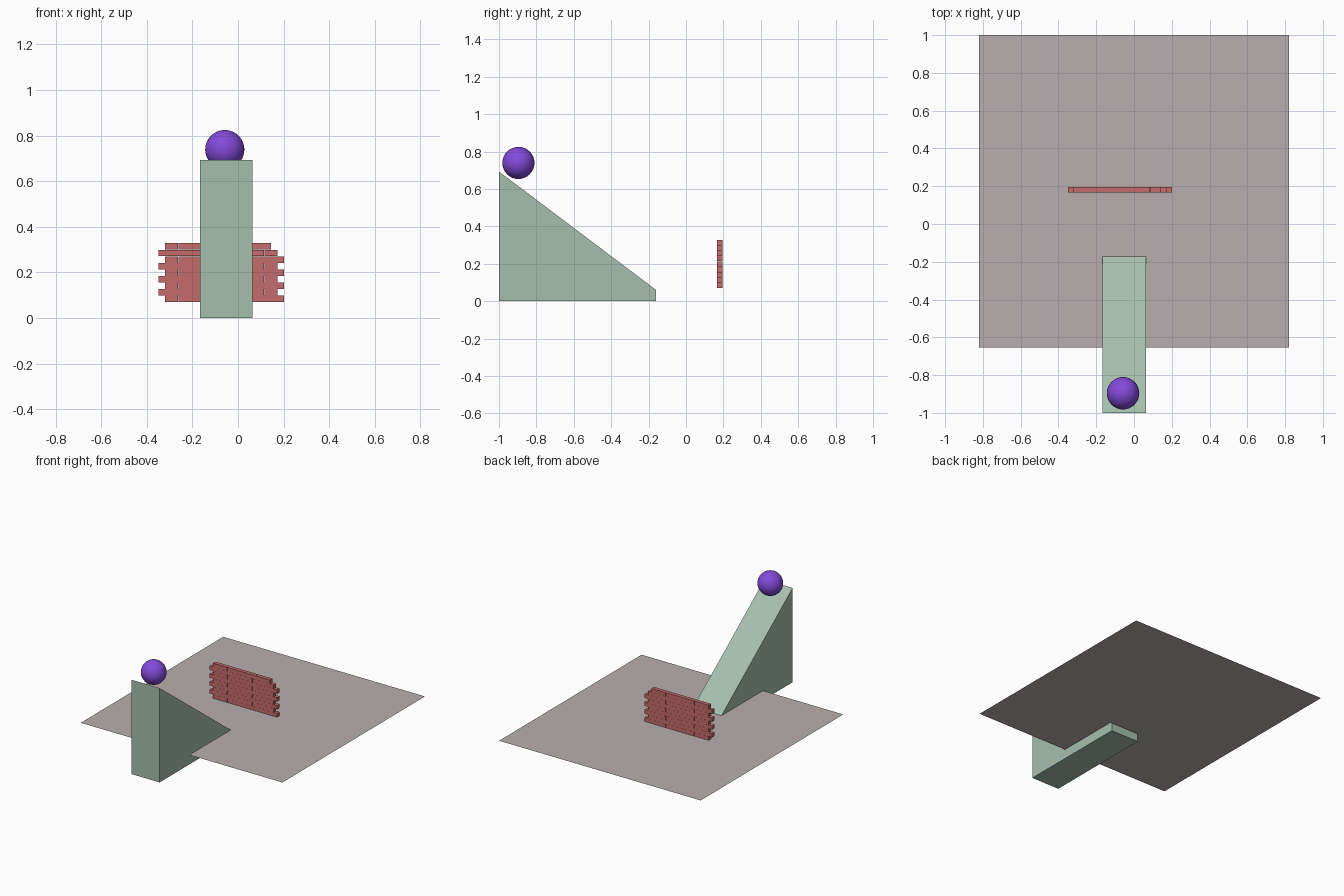
import bpy, bmesh
from mathutils import Matrix, Vector

if "Cube" in bpy.data.objects:
    bpy.data.objects.remove(bpy.data.objects["Cube"])


def material(name, color):
    m = bpy.data.materials.new(name)
    m.diffuse_color = (*color, 1)
    m.use_nodes = True
    m.node_tree.nodes["Principled BSDF"].inputs["Base Color"].default_value = m.diffuse_color
    return m


def add_object(name, bm, mat):
    bmesh.ops.recalc_face_normals(bm, faces=bm.faces)
    mesh = bpy.data.meshes.new(name)
    bm.to_mesh(mesh)
    bm.free()
    mesh.materials.append(mat)
    obj = bpy.data.objects.new(name, mesh)
    bpy.context.collection.objects.link(obj)
    return obj


stone = material("warm_grey", (0.48, 0.43, 0.425))
green = material("sage_green", (0.38, 0.52, 0.42))
red = material("brick_red", (0.56, 0.145, 0.145))
purple = material("purple", (0.23, 0.068, 0.70))

FLOOR = 0.07

# Floor: a single thin sheet
bm = bmesh.new()
corners = [(-0.82, -0.655), (0.82, -0.655), (0.82, 1.0), (-0.82, 1.0)]
bm.faces.new([bm.verts.new((x, y, FLOOR)) for x, y in corners])
add_object("floor", bm, stone)

# Ramp: side profile extruded across its width, sunk through the floor
bm = bmesh.new()
profile = [(-1.0, 0.0), (-0.16, 0.0), (-0.16, 0.06), (-1.0, 0.693)]
side = bm.faces.new([bm.verts.new((-0.167, y, z)) for y, z in profile])
ext = bmesh.ops.extrude_face_region(bm, geom=[side])
moved = [v for v in ext["geom"] if isinstance(v, bmesh.types.BMVert)]
bmesh.ops.translate(bm, verts=moved, vec=(0.23, 0, 0))
add_object("ramp", bm, green)

# Ball resting near the top of the ramp
bpy.ops.mesh.primitive_uv_sphere_add(segments=32, ring_count=16, radius=0.086,
                                     location=(-0.058, -0.896, 0.739))
ball = bpy.context.object
ball.name = "ball"
ball.data.materials.append(purple)
bpy.ops.object.shade_smooth()

# Brick wall: nine staggered courses, the top one a brick short
LENGTH, HEIGHT, DEPTH = 0.058, 0.0287, 0.0287
bm = bmesh.new()
for row in range(9):
    start = -0.32 if row % 2 == 0 else -0.349
    for col in range(8 if row == 8 else 9):
        center = Vector((start + (col + 0.5) * LENGTH, 0.181,
                         FLOOR + (row + 0.5) * HEIGHT))
        size = Vector((LENGTH - 0.0004, DEPTH, HEIGHT - 0.0004))
        bmesh.ops.create_cube(bm, size=1, matrix=Matrix.LocRotScale(center, None, size))
add_object("brick_wall", bm, red)
